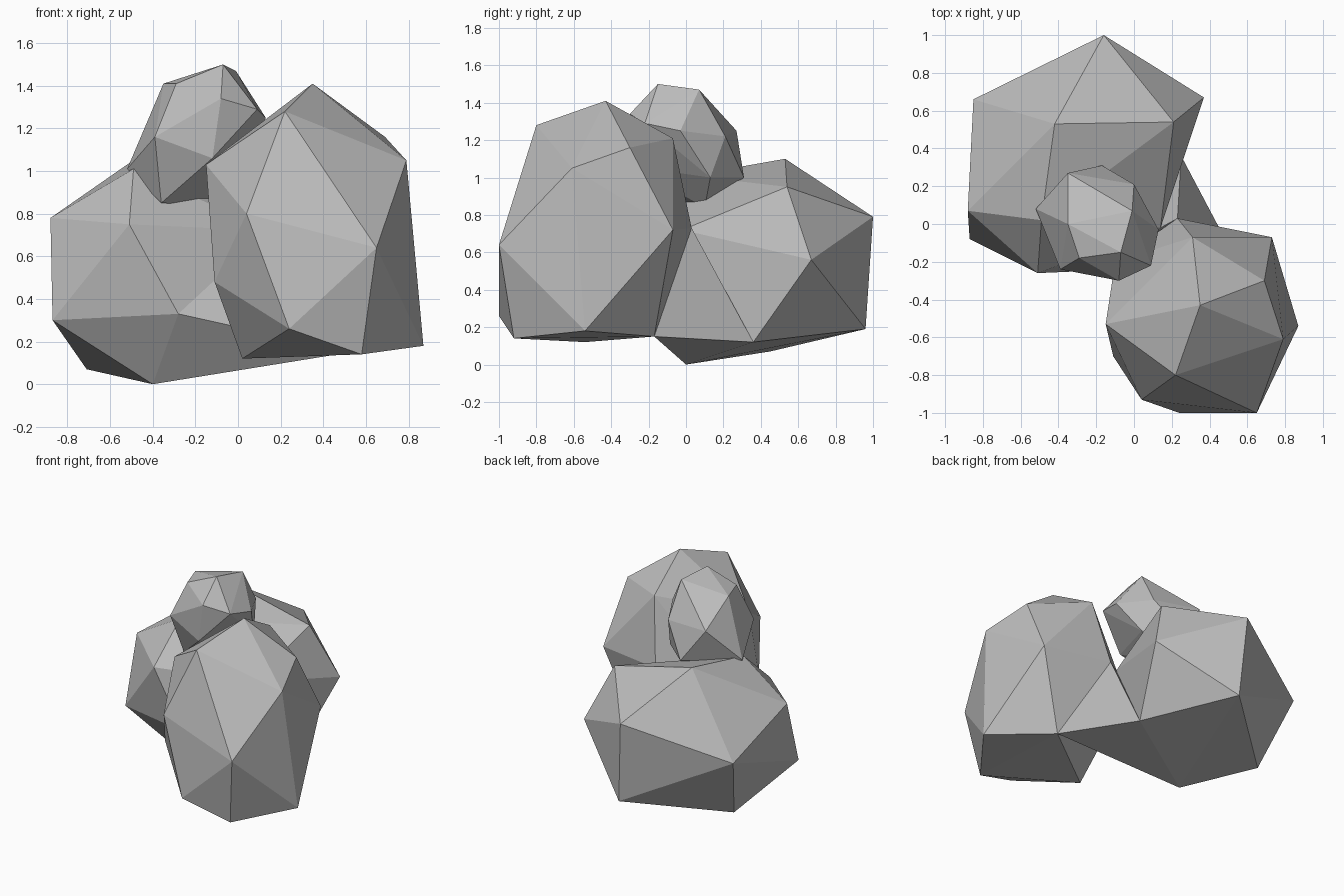
import bpy
import bmesh
from mathutils import Vector

UNIT = 0.01  # corner positions below are in hundredths

default_cube = bpy.data.objects.get("Cube")
if default_cube:
    bpy.data.objects.remove(default_cube, do_unlink=True)


def make_material(name, color):
    """Plain matte material with one flat colour."""
    material = bpy.data.materials.new(name)
    material.use_nodes = True
    material.diffuse_color = color
    shader = material.node_tree.nodes["Principled BSDF"]
    shader.inputs["Base Color"].default_value = color
    shader.inputs["Roughness"].default_value = 1
    return material


def make_boulder(name, material, crown, shoulder, foot):
    """Wrap a faceted convex stone around its corner points."""
    bm = bmesh.new()
    for corner in crown + shoulder + foot:
        bm.verts.new(Vector(corner) * UNIT)
    hull = bmesh.ops.convex_hull(bm, input=bm.verts[:], use_existing_faces=False)

    # Drop any corner that ended up inside the stone
    spare = [item for item in hull["geom_interior"] + hull["geom_unused"]
             if isinstance(item, bmesh.types.BMVert) and not item.link_faces]
    bmesh.ops.delete(bm, geom=list(set(spare)), context="VERTS")
    bmesh.ops.recalc_face_normals(bm, faces=bm.faces[:])
    for face in bm.faces:
        face.smooth = False

    mesh = bpy.data.meshes.new(name)
    bm.to_mesh(mesh)
    bm.free()
    mesh.materials.append(material)
    boulder = bpy.data.objects.new(name, mesh)
    bpy.context.scene.collection.objects.link(boulder)
    return boulder


stone = make_material("stone grey", (0.5, 0.5, 0.5, 1))

# Tall boulder at the front
make_boulder(
    "front_boulder", stone,
    crown=[(35, -43, 141), (22, -80, 128), (31, -7, 121), (69, -30, 116)],
    shoulder=[(79, -61, 105), (-15, -53, 103), (4, -93, 80), (23, 3, 73),
              (73, -7, 72), (65, -100, 64), (-10, -20, 68), (-11, -70, 48)],
    foot=[(24, -100, 26), (87, -54, 18), (58, -92, 14), (2, -54, 12),
          (53, -17, 15)],
)

# Broad boulder at the back
make_boulder(
    "back_boulder", stone,
    crown=[(-42, 53, 110), (-49, 2, 101), (21, 54, 95)],
    shoulder=[(-16, 100, 79), (-88, 7, 78), (-51, -26, 75), (14, -2, 72),
              (37, 67, 56), (-85, 66, 55), (-28, -25, 33), (-87, -8, 30)],
    foot=[(-12, 96, 19), (25, 36, 12), (-71, 45, 7), (-40, 0, 0)],
)

# Low wedge of rock joining the two big boulders
make_boulder(
    "joining_wedge", stone,
    crown=[(23, 3, 73), (14, -2, 72)],
    shoulder=[(-28, -25, 33)],
    foot=[(53, -17, 15), (25, 36, 12), (-40, 0, 0)],
)

# Small stone resting on top
make_boulder(
    "top_stone", stone,
    crown=[(-7, -15, 150), (-1, 7, 147), (-35, 0, 141), (-29, -18, 141)],
    shoulder=[(-8, -30, 134), (9, -22, 129), (13, -3, 125), (-35, 27, 125),
              (0, 21, 122), (-39, -24, 116)],
    foot=[(-12, -29, 106), (-52, 8, 101), (-17, 31, 100), (4, 13, 100),
          (-36, -12, 85), (-14, 10, 84)],
)
